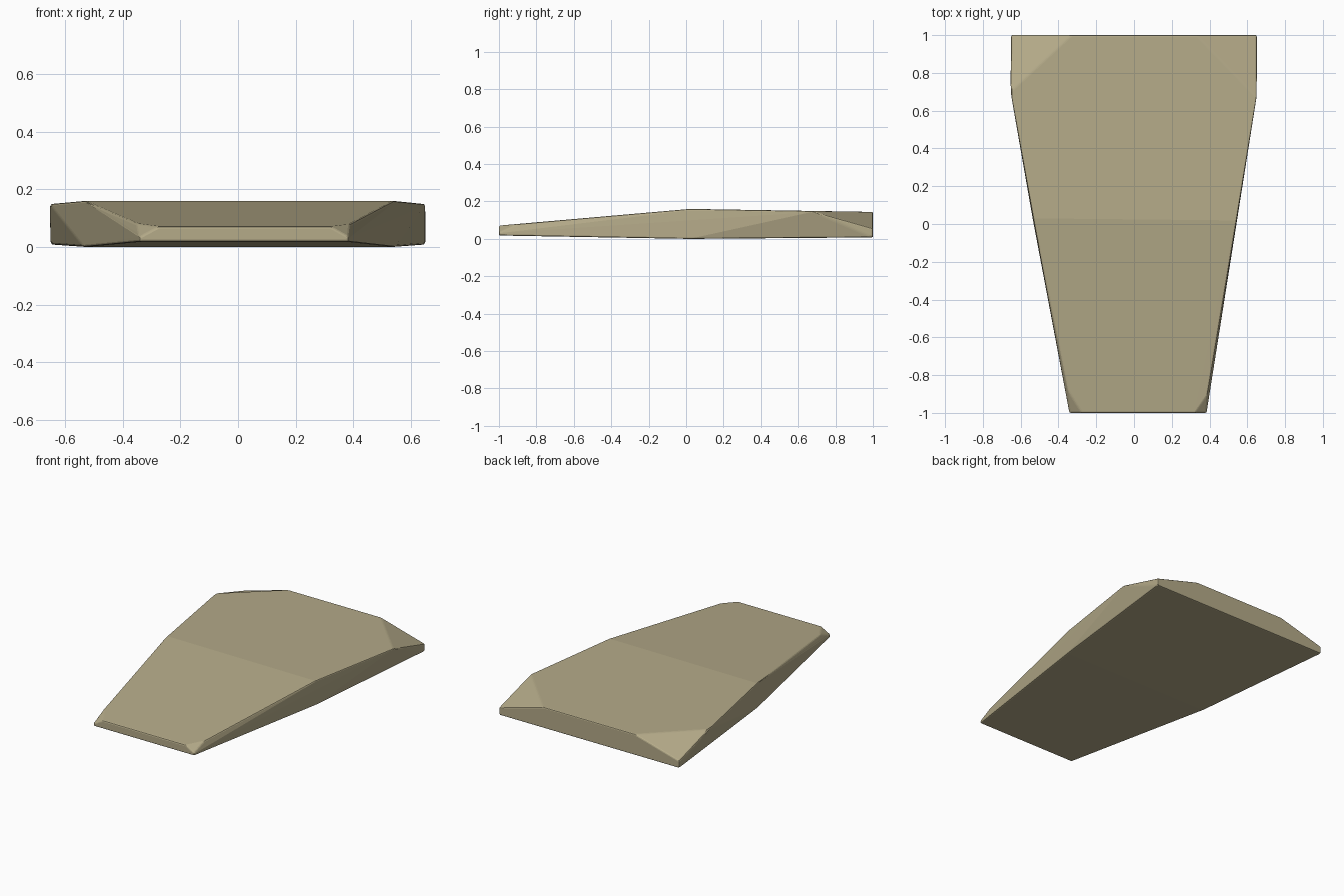
import bpy
import bmesh

cube = bpy.data.objects.get("Cube")
if cube:
    bpy.data.objects.remove(cube, do_unlink=True)

# Stone colour
stone = bpy.data.materials.new("sandy stone")
stone.use_nodes = True
colour = (0.46, 0.405, 0.25, 1)
stone.diffuse_color = colour
stone.node_tree.nodes["Principled BSDF"].inputs["Base Color"].default_value = colour

# Underside outline: narrow front, bulging middle, wide back
base = [
    (-0.342, -1, 0.018), (0.384, -1, 0.018),
    (0.545, 0.02, 0), (0.65, 1, 0.008),
    (-0.65, 1, 0.008), (-0.535, 0.02, 0),
]
# Upper surface: front edge, low ridge across the middle, overhanging back
top = [
    (-0.275, -1, 0.071), (0.32, -1, 0.071),
    (0.389, -0.9, 0.079), (-0.35, -0.88, 0.081),
    (0.543, 0.02, 0.16), (-0.533, 0.03, 0.16),
    (0.65, 0.67, 0.149), (-0.654, 0.70, 0.149),
    (0.33, 1, 0.144), (-0.33, 1, 0.144),
]
# Lowered points that form the chipped corners
chips = [(-0.342, -1, 0.035), (0.384, -1, 0.035),
         (0.65, 1, 0.055), (-0.65, 1, 0.055)]

# Slab
bm = bmesh.new()
for point in base + top + chips:
    bm.verts.new(point)
hull = bmesh.ops.convex_hull(bm, input=bm.verts[:])
loose = [v for v in bm.verts if not v.link_faces]
bmesh.ops.delete(bm, geom=loose, context='VERTS')
bmesh.ops.dissolve_limit(bm, angle_limit=0.015, verts=bm.verts[:], edges=bm.edges[:])
bmesh.ops.recalc_face_normals(bm, faces=bm.faces[:])
mesh = bpy.data.meshes.new("stone_slab")
bm.to_mesh(mesh)
bm.free()
mesh.materials.append(stone)
slab = bpy.data.objects.new("stone_slab", mesh)
bpy.context.collection.objects.link(slab)

# Worn edges
bevel = slab.modifiers.new("worn_edges", 'BEVEL')
bevel.width = 0.007
bevel.segments = 2
bevel.limit_method = 'ANGLE'
bevel.angle_limit = 0.26
